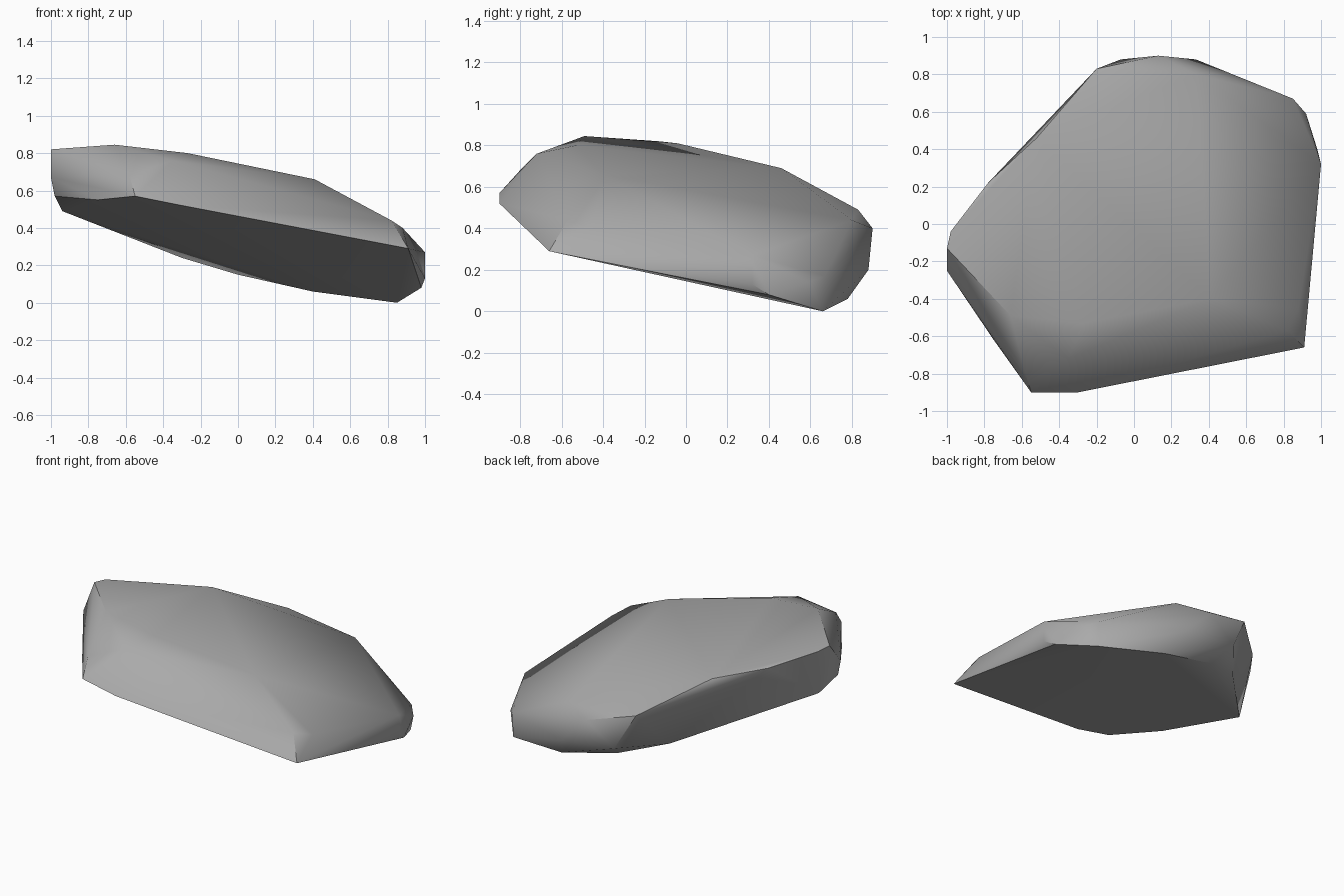
import bpy
import bmesh
import math

default_cube = bpy.data.objects.get("Cube")
if default_cube:
    bpy.data.objects.remove(default_cube, do_unlink=True)


def flat_material(name, colour):
    material = bpy.data.materials.new(name)
    material.use_nodes = True
    material.diffuse_color = colour
    shader = next(n for n in material.node_tree.nodes if n.type == "BSDF_PRINCIPLED")
    shader.inputs["Base Color"].default_value = colour
    shader.inputs["Roughness"].default_value = 0.9
    return material


def hull_object(name, outlines, material):
    """Wrap a convex stone skin around a stack of outlines."""
    bm = bmesh.new()
    for outline in outlines:
        for point in outline:
            bm.verts.new(point)
    hull = bmesh.ops.convex_hull(bm, input=bm.verts[:], use_existing_faces=False)
    unused = {v for v in hull["geom_interior"] + hull["geom_unused"]
              if isinstance(v, bmesh.types.BMVert)}
    bmesh.ops.delete(bm, geom=list(unused), context="VERTS")
    bmesh.ops.recalc_face_normals(bm, faces=bm.faces[:])
    mesh = bpy.data.meshes.new(name)
    bm.to_mesh(mesh)
    bm.free()
    mesh.materials.append(material)
    stone = bpy.data.objects.new(name, mesh)
    bpy.context.collection.objects.link(stone)
    return stone


# Underside: the tilted, nearly flat split face
underside = [
    (-.55, -.9, .57), (-.3, -.9, .52), (.91, -.66, .29), (.97, .3, .1),
    (.98, .4, .08), (.85, .66, 0), (.4, .78, .06), (0, .75, .15),
    (-.3, .6, .24), (-.94, -.1, .49), (-.98, -.25, .57), (-.75, -.62, .55),
]

# Girth: the widest outline of the slab
girth = [
    (1, .32, .27), (1, .32, .13), (.92, .59, .14), (.85, .67, .17),
    (.33, .88, .2), (.13, .9, .4), (-.07, .88, .25), (-.2, .83, .49),
    (-.78, .22, .74), (-1, -.25, .67),
]

# Crown: the worn upper rim and ridge
crown = [
    (-1, -.13, .82), (-.98, -.04, .81), (-.66, -.49, .845),
    (-.58, -.8, .68), (-.35, -.72, .76), (-.27, -.53, .8), (.41, -.4, .66),
    (.82, -.57, .44), (.88, -.45, .4), (.33, .8, .44), (-.52, .46, .69),
]

stone_grey = flat_material("stone grey", (.4, .4, .4, 1))
rock = hull_object("rock_slab", (underside, girth, crown), stone_grey)

# Soft worn shading with crisp broken edges
bpy.ops.object.select_all(action="DESELECT")
rock.select_set(True)
bpy.context.view_layer.objects.active = rock
bpy.ops.object.shade_smooth_by_angle(angle=math.radians(40))
